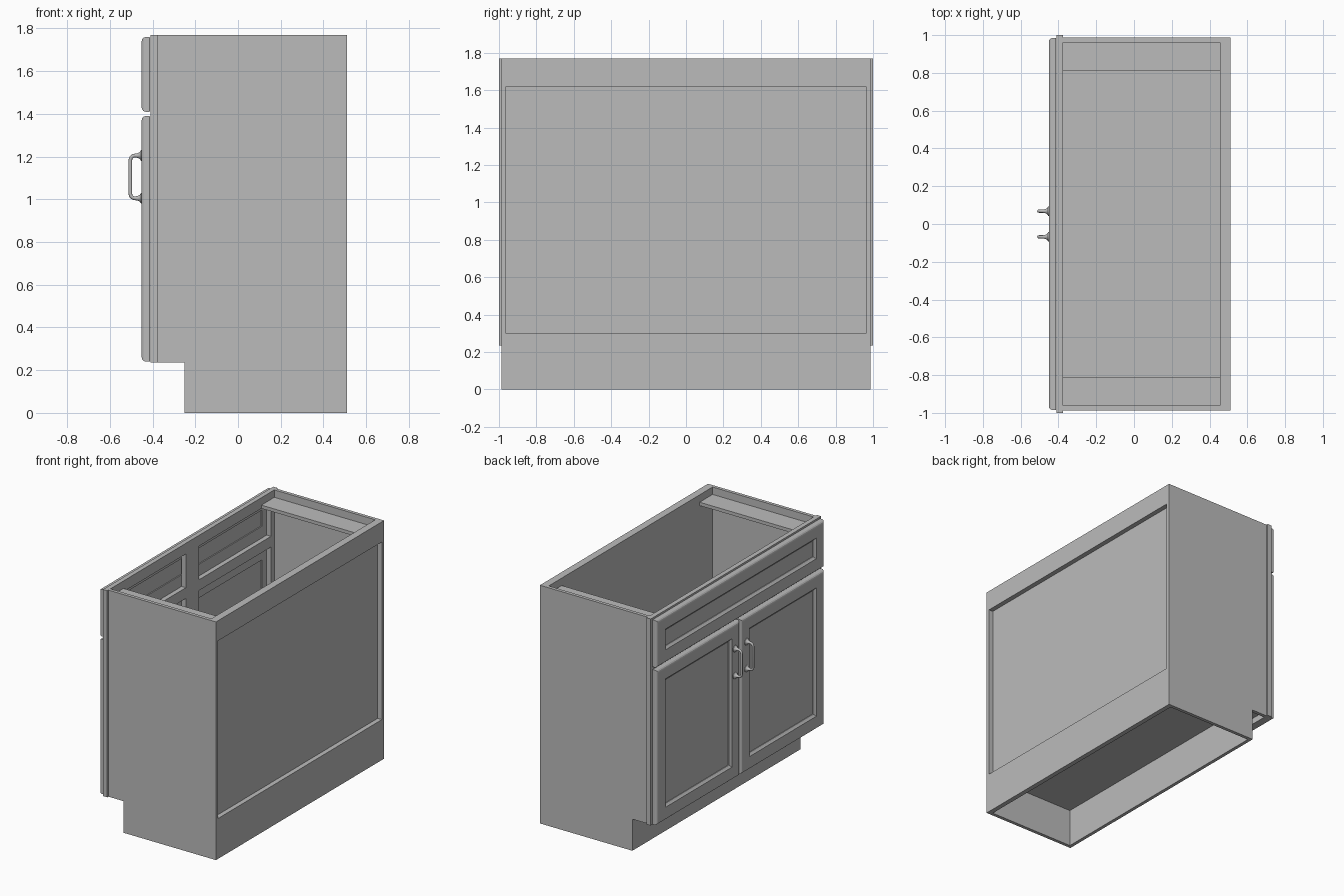
import bpy, bmesh, math
from mathutils import Vector

cube = bpy.data.objects.get("Cube")
if cube:
    bpy.data.objects.remove(cube, do_unlink=True)

grey = bpy.data.materials.new("plain_grey")
grey.use_nodes = True
grey.diffuse_color = (0.5, 0.5, 0.5, 1)
grey.node_tree.nodes["Principled BSDF"].inputs["Base Color"].default_value = (0.5, 0.5, 0.5, 1)


def finish(name, bm):
    bmesh.ops.recalc_face_normals(bm, faces=bm.faces)
    mesh = bpy.data.meshes.new(name)
    bm.to_mesh(mesh)
    bm.free()
    mesh.materials.append(grey)
    obj = bpy.data.objects.new(name, mesh)
    bpy.context.collection.objects.link(obj)
    return obj


def smooth(obj):
    bpy.ops.object.select_all(action="DESELECT")
    obj.select_set(True)
    bpy.context.view_layer.objects.active = obj
    bpy.ops.object.shade_smooth_by_angle(angle=math.radians(40))


def add_box(bm, x, y, z):
    verts = bmesh.ops.create_cube(bm, size=1)["verts"]
    for v in verts:
        v.co = [lo + (c + 0.5) * (hi - lo) for c, (lo, hi) in zip(v.co, (x, y, z))]


def box(name, x, y, z):
    bm = bmesh.new()
    add_box(bm, x, y, z)
    return finish(name, bm)


def panel_front(name, y, z, back_x, profile):
    """Framed panel swept from rectangular rings of (inset, height off the back)."""
    bm = bmesh.new()
    rings = []
    for inset, height in profile:
        y0, y1, z0, z1 = y[0] + inset, y[1] - inset, z[0] + inset, z[1] - inset
        rings.append([bm.verts.new((back_x - height, a, b))
                      for a, b in ((y0, z0), (y1, z0), (y1, z1), (y0, z1))])
    for r, s in zip(rings, rings[1:]):
        for i in range(4):
            j = (i + 1) % 4
            bm.faces.new((r[i], r[j], s[j], s[i]))
    bm.faces.new(rings[0])
    bm.faces.new(rings[-1])
    return finish(name, bm)


TOP, KICK, FRONT, BACK = 1.77, 0.235, -0.375, 0.51
IN, OUT = 0.962, 0.987          # inner and outer faces of the sides
RAIL_X = 0.475                  # inner face of the back rails

# Side panels with the toe notch, and the top stretchers beside them
outline = [(FRONT, KICK), (-0.25, KICK), (-0.25, 0), (BACK, 0), (BACK, TOP), (FRONT, TOP)]
for tag, s in (("a", -1), ("b", 1)):
    bm = bmesh.new()
    face = bm.faces.new([bm.verts.new((x, s * IN, z)) for x, z in outline])
    ext = bmesh.ops.extrude_face_region(bm, geom=[face])["geom"]
    bmesh.ops.translate(bm, vec=(0, s * (OUT - IN), 0),
                        verts=[g for g in ext if isinstance(g, bmesh.types.BMVert)])
    finish("side_panel_" + tag, bm)
    box("top_stretcher_" + tag, (FRONT, RAIL_X), sorted((s * 0.81, s * IN)), (1.69, 1.715))

# Carcass boards
span = (-IN, IN)
box("floor_board", (FRONT, RAIL_X), span, (0.28, 0.305))
box("toe_kick", (-0.25, -0.225), span, (0, 0.28))
box("back_panel", (0.455, RAIL_X), span, (0.28, TOP))
box("back_top_rail", (RAIL_X, BACK), span, (1.62, TOP))
box("back_bottom_rail", (RAIL_X, BACK), span, (0, 0.3))

# Face frame: two outer stiles, a centre stile and three rails
bm = bmesh.new()
fx = (-0.41, FRONT)
for y in ((-1, -0.923), (0.923, 1)):
    add_box(bm, fx, y, (KICK, TOP))
for z in ((KICK, 0.31), (1.36, 1.44), (1.69, TOP)):
    add_box(bm, fx, (-0.923, 0.923), z)
for z in ((0.31, 1.36), (1.44, 1.69)):
    add_box(bm, fx, (-0.077, 0.077), z)
finish("face_frame", bm)

# Doors and false drawer front with rounded rims and recessed panels
profile = [(0.115, 0.008), (0.115, 0), (0.002, 0), (0, 0.004), (0, 0.022), (0.004, 0.031),
           (0.011, 0.037), (0.02, 0.039), (0.098, 0.039), (0.105, 0.032), (0.115, 0.024),
           (0.115, 0.019)]
fronts = (("drawer_front", (-0.985, 0.985), (1.41, 1.76)),
          ("door_a", (-0.985, -0.005), (0.24, 1.39)),
          ("door_b", (0.005, 0.985), (0.24, 1.39)))
for name, y, z in fronts:
    panel_front(name, y, z, -0.412, profile)

# Pull handles: a rounded bow with a flared foot at each end
FOOT = -0.45
for tag, y in (("a", -0.068), ("b", 0.068)):
    z0, z1, reach, bend = 1.005, 1.205, -0.504, 0.022
    path = [Vector((FOOT, y, z0))]
    for zc, start in ((z0 + bend, 0), (z1 - bend, 1)):
        for k in range(6):
            a = math.pi / 2 * (k / 5 + start)
            path.append(Vector((reach + bend - bend * math.sin(a), y, zc - bend * math.cos(a))))
    path.append(Vector((FOOT, y, z1)))
    bm = bmesh.new()
    sides, radius, rings = 12, 0.0085, []
    for i, p in enumerate(path):
        t = (path[min(i + 1, len(path) - 1)] - path[max(i - 1, 0)]).normalized()
        u = Vector((0, 1, 0))
        w = t.cross(u)
        rings.append([bm.verts.new(p + radius * (u * math.cos(q) + w * math.sin(q)))
                      for q in (2 * math.pi * n / sides for n in range(sides))])
    # Flared feet, turned around the handle legs
    feet = []
    for z in (z0, z1):
        feet.append([[bm.verts.new((FOOT - h, y + r * math.cos(q), z + r * math.sin(q)))
                      for q in (2 * math.pi * n / sides for n in range(sides))]
                     for h, r in ((0, 0.026), (0.004, 0.025), (0.01, 0.016), (0.02, 0.011),
                                  (0.034, 0.0085))])
    for loops in [rings] + feet:
        for r, s in zip(loops, loops[1:]):
            for i in range(sides):
                j = (i + 1) % sides
                bm.faces.new((r[i], r[j], s[j], s[i]))
        bm.faces.new(loops[0])
        bm.faces.new(loops[-1])
    smooth(finish("handle_" + tag, bm))
